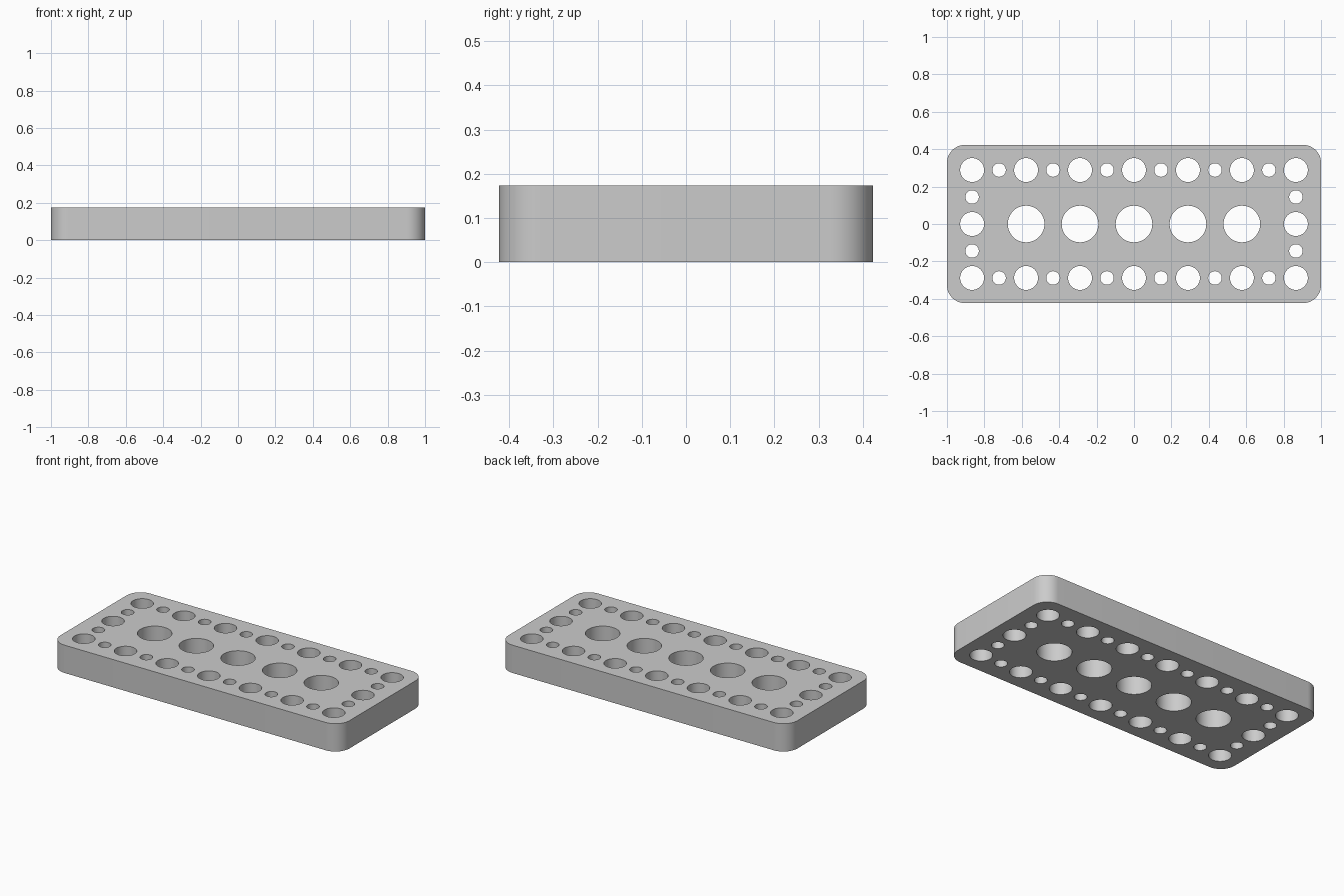
import bpy
import bmesh
import math
from mathutils import Matrix

# Remove the default object
cube = bpy.data.objects.get("Cube")
if cube:
    bpy.data.objects.remove(cube, do_unlink=True)

PITCH = 0.2885            # spacing of the main hole grid
HALF_X, HALF_Y = 1.0, 0.423
HEIGHT = 0.174
CORNER = 0.096
LARGE, MEDIUM, SMALL = 0.098, 0.064, 0.036

grey = bpy.data.materials.new("plain_grey")
grey.use_nodes = True
grey.diffuse_color = (0.6, 0.6, 0.6, 1)
grey.node_tree.nodes["Principled BSDF"].inputs["Base Color"].default_value = (0.6, 0.6, 0.6, 1)


def make_object(name, bm):
    bmesh.ops.recalc_face_normals(bm, faces=bm.faces)
    mesh = bpy.data.meshes.new(name)
    bm.to_mesh(mesh)
    bm.free()
    mesh.materials.append(grey)
    obj = bpy.data.objects.new(name, mesh)
    bpy.context.collection.objects.link(obj)
    return obj


# Plate: rounded rectangle outline, extruded upward
bm = bmesh.new()
outline = []
steps = 12
for quarter, (sx, sy) in enumerate([(1, 1), (-1, 1), (-1, -1), (1, -1)]):
    for i in range(steps + 1):
        a = (quarter + i / steps) * math.pi / 2
        outline.append(bm.verts.new((sx * (HALF_X - CORNER) + CORNER * math.cos(a),
                                     sy * (HALF_Y - CORNER) + CORNER * math.sin(a), 0)))
base = bm.faces.new(outline)
top = bmesh.ops.extrude_face_region(bm, geom=[base])["geom"]
bmesh.ops.translate(bm, vec=(0, 0, HEIGHT),
                    verts=[v for v in top if isinstance(v, bmesh.types.BMVert)])
plate = make_object("perforated_plate", bm)

# Hole layout, in grid units
holes = [(c, 0, LARGE) for c in range(-2, 3)]
for side in (-1, 1):
    holes += [(c, side, MEDIUM) for c in range(-3, 4)]
    holes += [(c + 0.5, side, SMALL) for c in range(-3, 3)]
    holes += [(3 * side, 0, MEDIUM)]
    holes += [(3 * side, half, SMALL) for half in (-0.5, 0.5)]

# Cutter: one cylinder per hole
bm = bmesh.new()
for col, row, radius in holes:
    bmesh.ops.create_cone(bm, cap_ends=True, segments=48, radius1=radius, radius2=radius,
                          depth=HEIGHT * 2,
                          matrix=Matrix.Translation((col * PITCH, row * PITCH, HEIGHT / 2)))
cutter = make_object("hole_cutter", bm)
cutter.hide_render = True

# Cut the holes through the plate
cut = plate.modifiers.new("holes", "BOOLEAN")
cut.operation = "DIFFERENCE"
cut.solver = "EXACT"
cut.object = cutter
bpy.ops.object.select_all(action="DESELECT")
plate.select_set(True)
bpy.context.view_layer.objects.active = plate
bpy.ops.object.modifier_apply(modifier=cut.name)
bpy.data.objects.remove(cutter, do_unlink=True)

# Smooth walls with crisp rims
bpy.ops.object.shade_smooth_by_angle(angle=math.radians(30))
